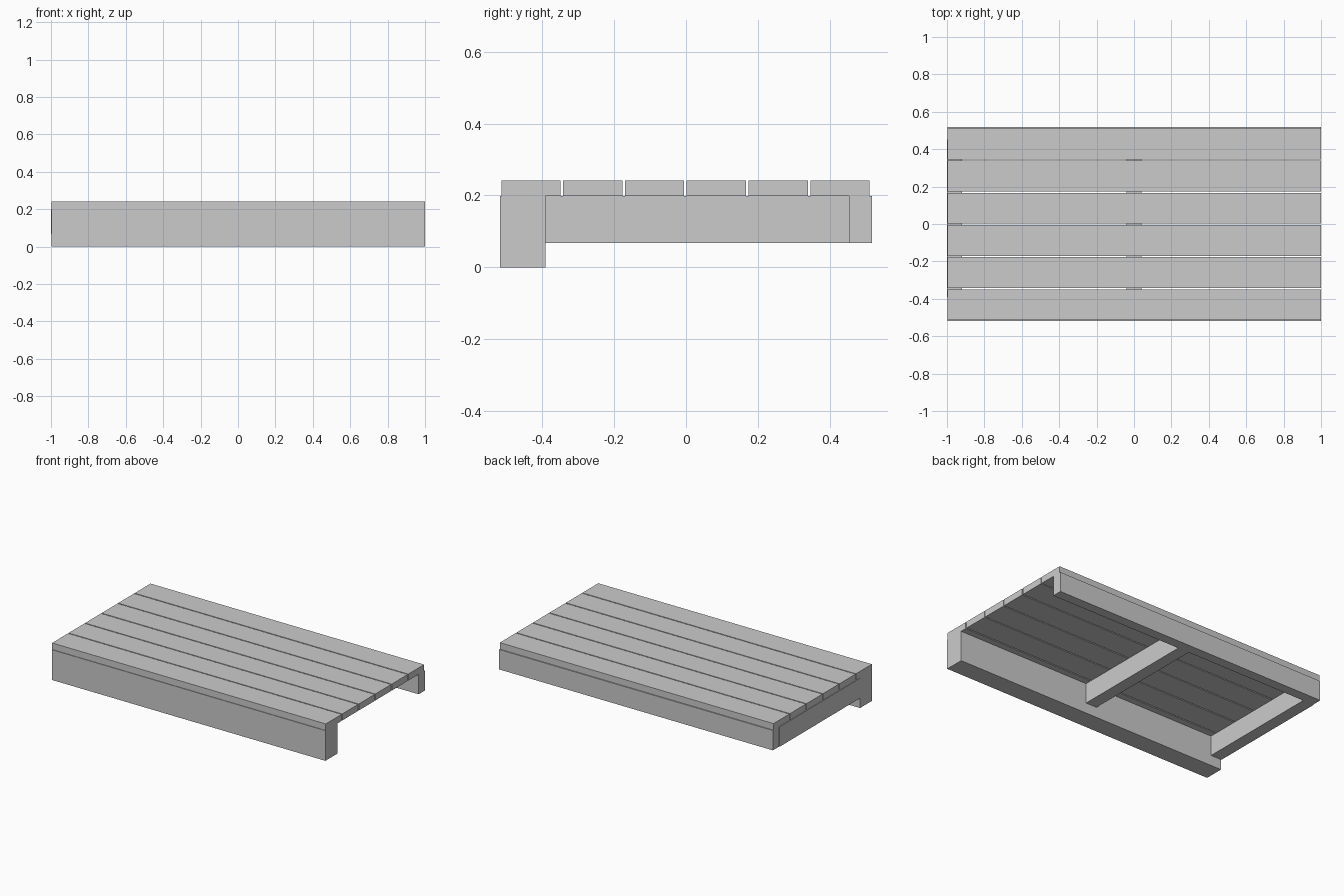
import bpy

if "Cube" in bpy.data.objects:
    bpy.data.objects.remove(bpy.data.objects["Cube"])


def box(name, x, y, z):
    """Box from (min, max) ranges on each axis."""
    bpy.ops.mesh.primitive_cube_add(size=1, location=[(a + b) / 2 for a, b in (x, y, z)])
    ob = bpy.context.object
    ob.name = name
    ob.scale = [b - a for a, b in (x, y, z)]
    bpy.ops.object.transform_apply(location=False, rotation=False, scale=True)
    return ob


LENGTH = (-0.996, 1.0)
JOIST_Z, DECK_Z, TOP_Z = 0.068, 0.199, 0.242

# Long beams: deep front one, shallower back one
box("front_beam", LENGTH, (-0.518, -0.391), (0, DECK_Z))
box("back_beam", LENGTH, (0.453, 0.518), (JOIST_Z, DECK_Z))

# Cross joists at the left end and the middle
for name, x in (("left_joist", -1.0), ("middle_joist", -0.04)):
    box(name, (x, x + 0.08), (-0.391, 0.453), (JOIST_Z, DECK_Z))

# Deck planks with narrow gaps
for i in range(6):
    y = -0.514 + i * 0.172
    box(f"deck_plank_{i + 1}", LENGTH, (y, y + 0.165), (DECK_Z, TOP_Z))
